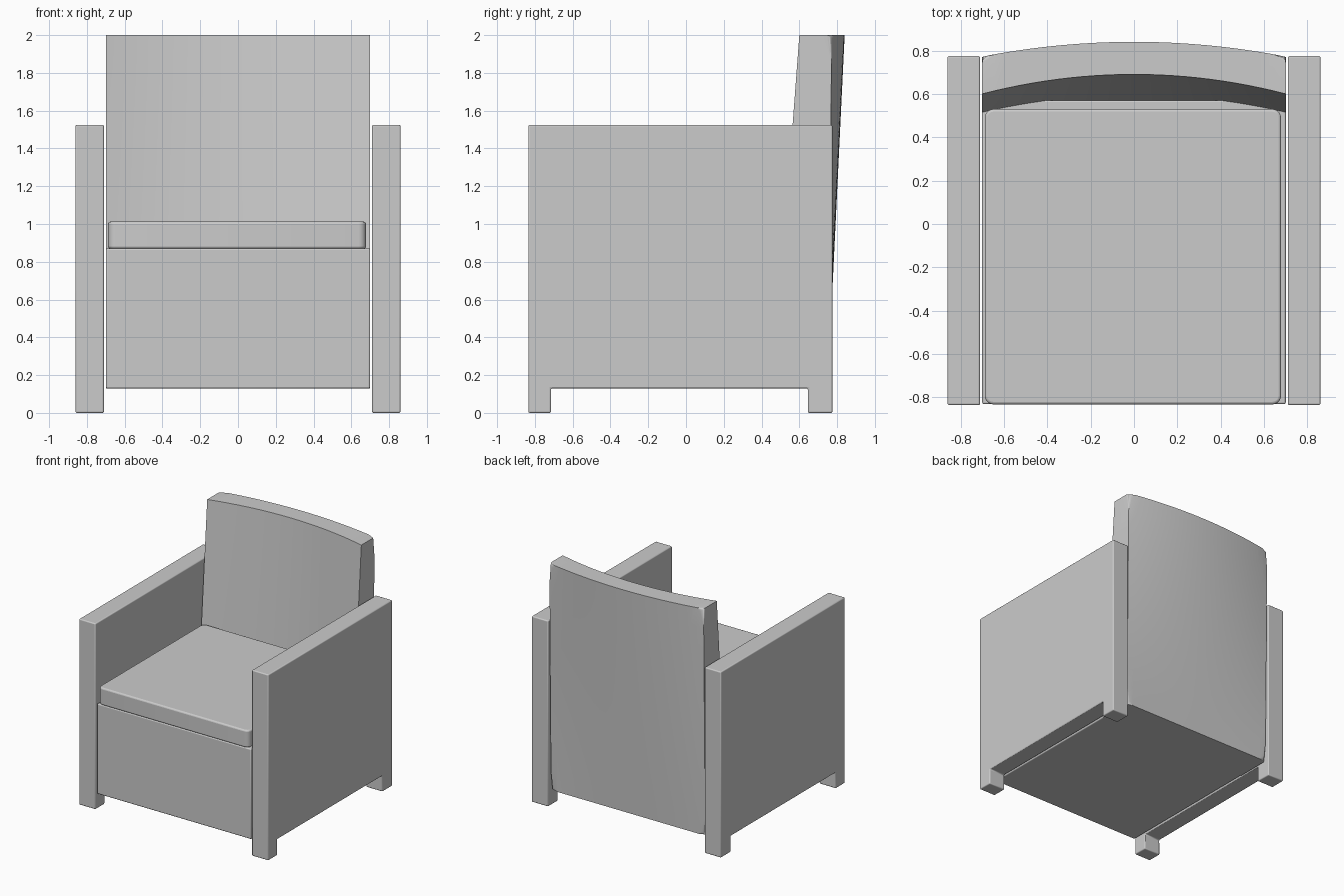
import bpy, bmesh

if "Cube" in bpy.data.objects:
    bpy.data.objects.remove(bpy.data.objects["Cube"])


def finish(name, bm, bevel, segments=3):
    """Turn a bmesh into a smooth object with softened edges."""
    bmesh.ops.recalc_face_normals(bm, faces=bm.faces)
    me = bpy.data.meshes.new(name)
    bm.to_mesh(me)
    bm.free()
    ob = bpy.data.objects.new(name, me)
    bpy.context.collection.objects.link(ob)
    mod = ob.modifiers.new("soft_edges", 'BEVEL')
    mod.width = bevel
    mod.segments = segments
    mod.limit_method = 'ANGLE'
    mod.angle_limit = 0.7
    bpy.ops.object.select_all(action='DESELECT')
    ob.select_set(True)
    bpy.context.view_layer.objects.active = ob
    bpy.ops.object.shade_smooth_by_angle()
    return ob


def box(name, lo, hi, bevel, corner=0.0):
    """Box between two corners, optionally with rounded vertical edges."""
    bm = bmesh.new()
    bmesh.ops.create_cube(bm, size=1)
    for v in bm.verts:
        v.co = [lo[i] if v.co[i] < 0 else hi[i] for i in range(3)]
    if corner:
        edges = [e for e in bm.edges
                 if abs(e.verts[0].co.z - e.verts[1].co.z) > 1e-4]
        bmesh.ops.bevel(bm, geom=edges, offset=corner, segments=5,
                        profile=0.5, affect='EDGES')
    return finish(name, bm, bevel)


# Arm panels: side profile with two short feet, extruded across
profile = [(-0.835, 0), (-0.715, 0), (-0.715, 0.13), (0.645, 0.13),
           (0.645, 0), (0.775, 0), (0.775, 1.525), (-0.835, 1.525)]
for side, x0 in (("left", -0.86), ("right", 0.71)):
    bm = bmesh.new()
    face = bm.faces.new([bm.verts.new((x0, y, z)) for y, z in profile])
    ext = bmesh.ops.extrude_face_region(bm, geom=[face])
    for v in ext["geom"]:
        if isinstance(v, bmesh.types.BMVert):
            v.co.x += 0.15
    finish(side + "_arm", bm, 0.008)

# Seat base and cushion
box("seat_base", (-0.70, -0.83, 0.13), (0.70, 0.57, 0.87), 0.008)
box("seat_cushion", (-0.688, -0.832, 0.87), (0.678, 0.53, 1.012), 0.012, 0.04)

# Backrest: leaning slab, bowed most strongly at the top
NX, NZ, HALF = 24, 12, 0.70
Z0, Z1 = 0.13, 2.0
bm = bmesh.new()
rings = []
for k in range(NZ + 1):
    t = k / NZ
    z = Z0 + (Z1 - Z0) * t
    front, back = [], []
    for i in range(NX + 1):
        x = HALF * (2 * i / NX - 1)
        bow = 1 - (x / HALF) ** 2
        front.append(bm.verts.new((x, 0.46 + 0.14 * t + bow * (0.075 + 0.015 * t), z)))
        back.append(bm.verts.new((x, 0.75 + 0.022 * t + bow * 0.068 * t, z)))
    rings.append((front, back))
for (f0, b0), (f1, b1) in zip(rings, rings[1:]):
    loop0, loop1 = f0 + b0[::-1], f1 + b1[::-1]
    n = len(loop0)
    for i in range(n):
        j = (i + 1) % n
        bm.faces.new((loop0[i], loop0[j], loop1[j], loop1[i]))
for f, b in (rings[0], rings[-1]):
    for i in range(NX):
        bm.faces.new((f[i], f[i + 1], b[i + 1], b[i]))
# Rounder rear rim than front rim
rim = set()
for row in (rings[0][1], rings[-1][1]):
    rim.update(zip(row, row[1:]))
for s in (0, NX):
    col = [r[1][s] for r in rings]
    rim.update(zip(col, col[1:]))
edges = [bm.edges.get(pair) for pair in rim]
bmesh.ops.bevel(bm, geom=edges, offset=0.028, segments=5, profile=0.5,
                affect='EDGES')
finish("backrest", bm, 0.006, 2)
